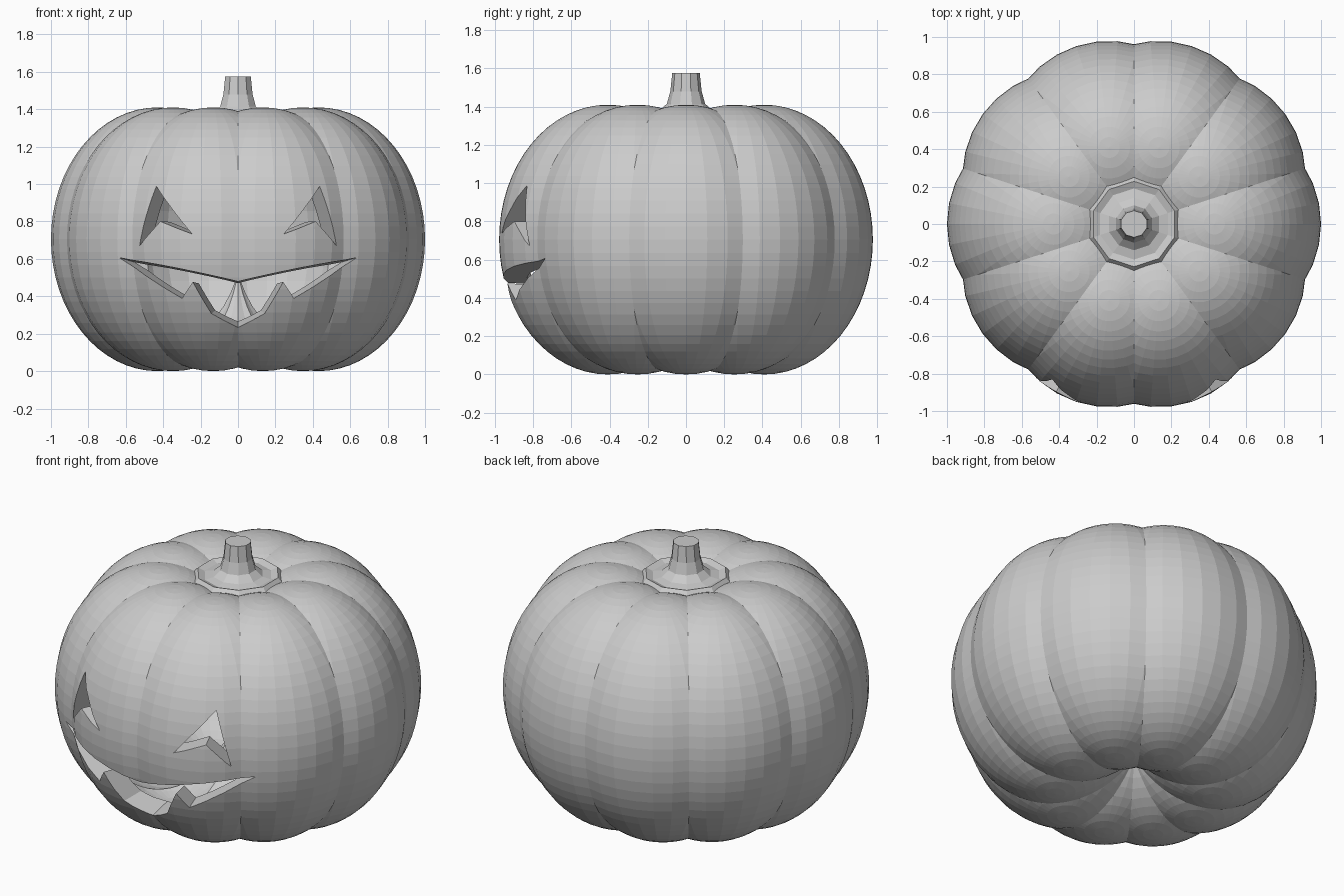
import bpy, bmesh, math
from mathutils import Matrix

if "Cube" in bpy.data.objects:
    bpy.data.objects.remove(bpy.data.objects["Cube"])

CZ = 0.705  # height of the widest point


def make_object(name, bm):
    me = bpy.data.meshes.new(name)
    bm.to_mesh(me)
    bm.free()
    ob = bpy.data.objects.new(name, me)
    bpy.context.collection.objects.link(ob)
    return ob


def lobed_shell(centre, radius, half_height, seg):
    # one ellipsoid trimmed to a 36 degree wedge, repeated around the axis
    bm = bmesh.new()
    bmesh.ops.create_uvsphere(
        bm, u_segments=seg, v_segments=seg, radius=1,
        matrix=Matrix.Translation((centre, 0, CZ))
        @ Matrix.Diagonal((radius, radius, half_height, 1)))
    a = math.pi / 10
    for s in (1, -1):
        bmesh.ops.bisect_plane(bm, geom=bm.verts[:] + bm.edges[:] + bm.faces[:],
                               dist=1e-6, plane_co=(0, 0, 0),
                               plane_no=(-math.sin(a), s * math.cos(a), 0),
                               clear_outer=True)
    wedge = bm.verts[:] + bm.edges[:] + bm.faces[:]
    for i in range(1, 10):
        new = bmesh.ops.duplicate(bm, geom=wedge)["geom"]
        bmesh.ops.rotate(bm, verts=[g for g in new if isinstance(g, bmesh.types.BMVert)],
                         cent=(0, 0, 0), matrix=Matrix.Rotation(i * math.tau / 10, 3, 'Z'))
    bmesh.ops.remove_doubles(bm, verts=bm.verts, dist=1e-4)
    bmesh.ops.recalc_face_normals(bm, faces=bm.faces)
    return bm


def surface_y(x, z):
    # approximate front skin of the body
    r = 0.41 + 0.56 * math.sqrt(1 - ((z - CZ) / 0.705) ** 2)
    return -math.sqrt(r * r - x * x)


def face_cutter(name, outline, apex_z):
    # outline on the skin, lofted towards the axis
    bm = bmesh.new()
    rings = []
    for k in (1.2, 0.75):
        rings.append([bm.verts.new((x * k, surface_y(x, z) * k, apex_z + (z - apex_z) * k))
                      for x, z in outline])
    n = len(outline)
    for i in range(n):
        j = (i + 1) % n
        bm.faces.new((rings[0][i], rings[0][j], rings[1][j], rings[1][i]))
    caps = [bm.faces.new(r) for r in rings]
    bmesh.ops.triangulate(bm, faces=caps)
    bmesh.ops.recalc_face_normals(bm, faces=bm.faces)
    ob = make_object(name, bm)
    ob.hide_render = True
    ob.hide_set(True)
    return ob


# hollow ribbed body: outer skin plus reversed inner skin
bm = lobed_shell(0.43, 0.57, 0.705, 32)
inner = lobed_shell(0.43, 0.45, 0.585, 24)
bmesh.ops.reverse_faces(inner, faces=inner.faces)
tmp = bpy.data.meshes.new("inner_skin")
inner.to_mesh(tmp)
inner.free()
bm.from_mesh(tmp)
bpy.data.meshes.remove(tmp)
body = make_object("pumpkin_body", bm)

# carved eyes and mouth
eye = [(0.43, 0.985), (0.525, 0.67), (0.405, 0.80), (0.24, 0.735)]
half_mouth = [(0.63, 0.605), (0.29, 0.39), (0.235, 0.475), (0.14, 0.31)]
mouth = ([(0, 0.48)] + half_mouth + [(0, 0.23)]
         + [(-x, z) for x, z in reversed(half_mouth)])
for cutter in (face_cutter("eye_right_cutter", eye, 0.78),
               face_cutter("eye_left_cutter", [(-x, z) for x, z in eye], 0.78),
               face_cutter("mouth_cutter", mouth, 0.42)):
    mod = body.modifiers.new(cutter.name, 'BOOLEAN')
    mod.operation = 'DIFFERENCE'
    mod.solver = 'EXACT'
    mod.object = cutter

# flared stem
profile = [(0.25, 1.30), (0.25, 1.36), (0.228, 1.385), (0.19, 1.37), (0.14, 1.38),
           (0.10, 1.415), (0.082, 1.48), (0.072, 1.575)]
bm = bmesh.new()
rings = [[bm.verts.new((r * math.cos(a), r * math.sin(a), z))
          for a in [(i + 0.5) * math.tau / 10 for i in range(10)]] for r, z in profile]
for lo, hi in zip(rings, rings[1:]):
    for i in range(10):
        j = (i + 1) % 10
        bm.faces.new((lo[i], lo[j], hi[j], hi[i]))
bm.faces.new(rings[0])
bm.faces.new(rings[-1])
bmesh.ops.recalc_face_normals(bm, faces=bm.faces)
make_object("stem", bm)
